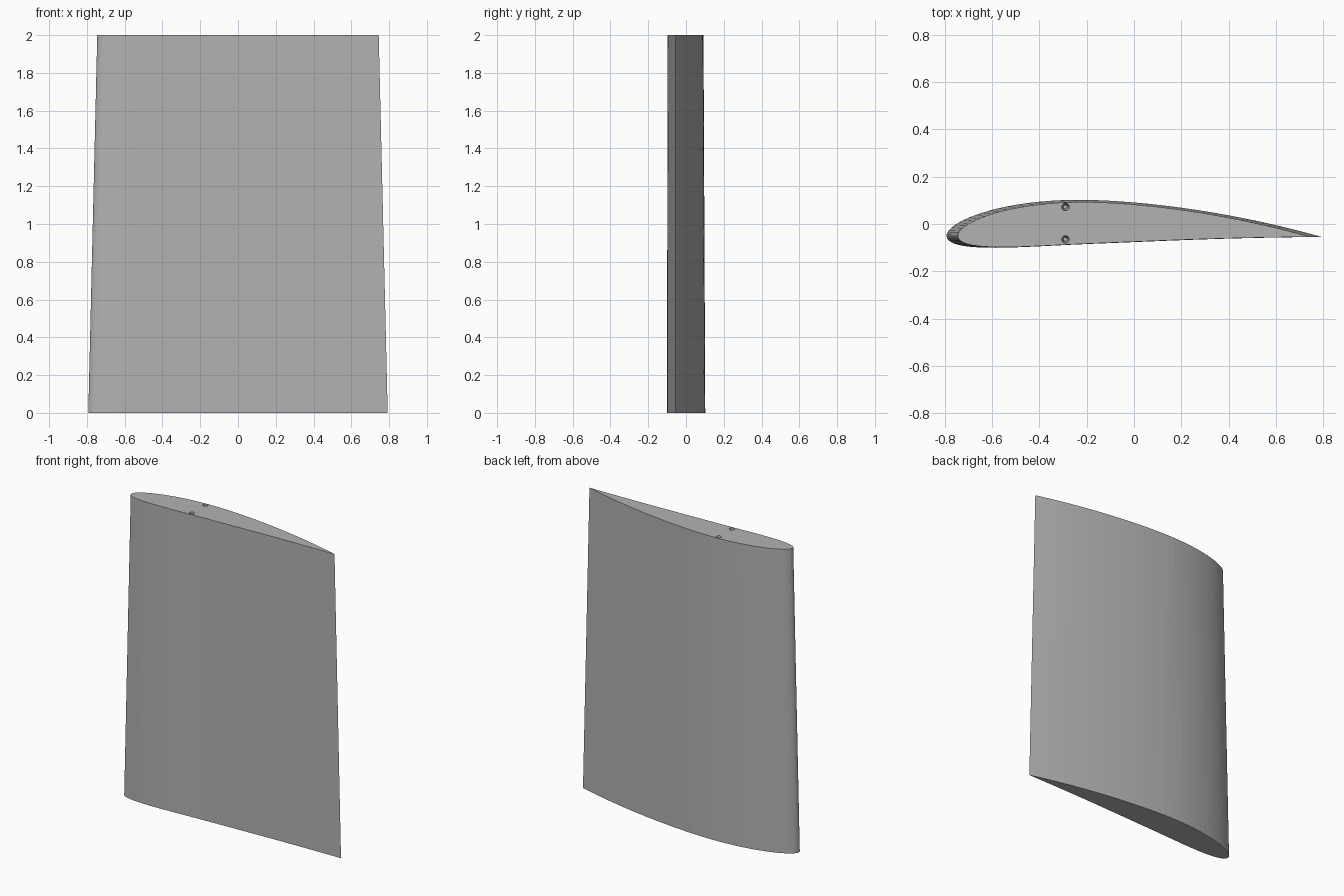
import bpy
import bmesh
from math import sqrt, cos, sin, atan, pi

cube = bpy.data.objects.get("Cube")
if cube:
    bpy.data.objects.remove(cube, do_unlink=True)

HEIGHT = 2.0
ROOT_CHORD, TIP_CHORD = 1.585, 1.49
CHORD_Y = -0.0545
STEPS = 48

grey = bpy.data.materials.new("plain grey")
grey.use_nodes = True
colour = (0.45, 0.45, 0.45, 1)
grey.diffuse_color = colour
grey.node_tree.nodes["Principled BSDF"].inputs["Base Color"].default_value = colour


def foil_point(x, side, camber=0.04, peak=0.4, thick=0.12):
    """Point on a cambered aerofoil of unit chord; side is 1 above, -1 below."""
    half = 5 * thick * (0.2969 * sqrt(x) - 0.126 * x - 0.3516 * x**2
                        + 0.2843 * x**3 - 0.1036 * x**4)
    span = peak if x < peak else 1 - peak
    base = 0 if x < peak else 1 - 2 * peak
    mean = camber / span**2 * (base + 2 * peak * x - x * x)
    tilt = atan(2 * camber / span**2 * (peak - x))
    return x - side * half * sin(tilt), mean + side * half * cos(tilt)


def link(name, bm):
    bmesh.ops.recalc_face_normals(bm, faces=bm.faces)
    mesh = bpy.data.meshes.new(name)
    bm.to_mesh(mesh)
    bm.free()
    mesh.materials.append(grey)
    obj = bpy.data.objects.new(name, mesh)
    bpy.context.collection.objects.link(obj)
    return obj


# Closed outline: trailing edge, over the top, leading edge, back underneath
stations = [(1 - cos(pi * i / STEPS)) / 2 for i in range(STEPS + 1)]
outline = [foil_point(x, 1) for x in reversed(stations)]
outline += [foil_point(x, -1) for x in stations[1:-1]]

# Tapered wing section
bm = bmesh.new()
rings = []
for chord, z in ((ROOT_CHORD, 0), (TIP_CHORD, HEIGHT)):
    rings.append([bm.verts.new(((x - 0.5) * chord, CHORD_Y + y * chord, z))
                  for x, y in outline])
for i in range(len(outline)):
    j = (i + 1) % len(outline)
    bm.faces.new((rings[0][i], rings[0][j], rings[1][j], rings[1][i]))
for ring in rings:
    bm.faces.new(ring)
wing = link("wing_section", bm)

# Two small blind pin holes in the upper end
for name, y in (("back_pin_hole", 0.072), ("front_pin_hole", -0.065)):
    bm = bmesh.new()
    bmesh.ops.create_cone(bm, cap_ends=True, segments=12, radius1=0.008,
                          radius2=0.017, depth=0.1)
    bmesh.ops.translate(bm, verts=bm.verts, vec=(-0.29, y, HEIGHT - 0.04))
    cutter = link(name + "_cutter", bm)
    cutter.hide_render = True
    cutter.hide_set(True)
    cut = wing.modifiers.new(name, "BOOLEAN")
    cut.operation = "DIFFERENCE"
    cut.solver = "EXACT"
    cut.object = cutter
